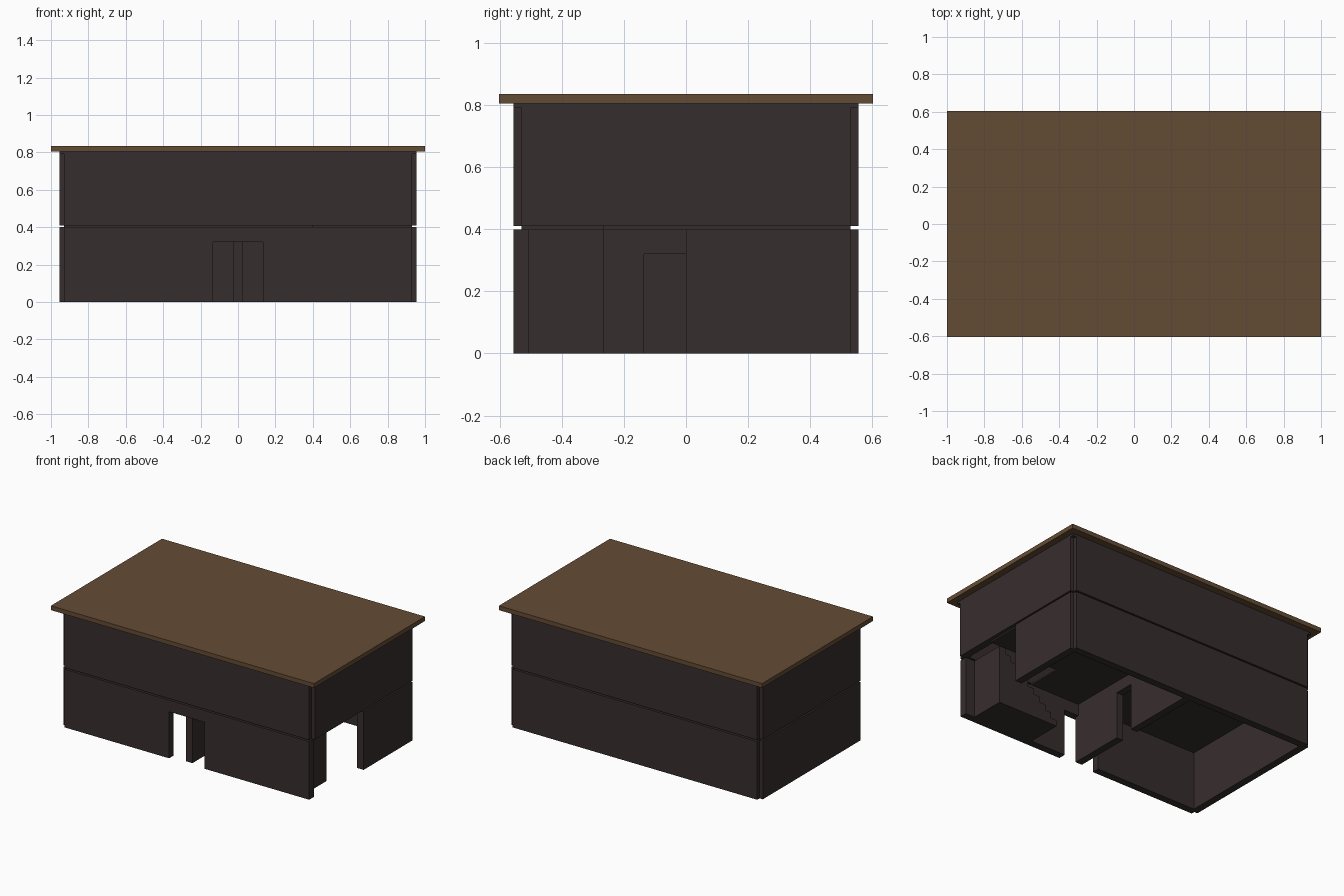
import bpy, bmesh
from mathutils import Vector

if "Cube" in bpy.data.objects:
    bpy.data.objects.remove(bpy.data.objects["Cube"])


def material(name, color):
    m = bpy.data.materials.new(name)
    m.diffuse_color = (*color, 1)
    m.use_nodes = True
    m.node_tree.nodes["Principled BSDF"].inputs["Base Color"].default_value = m.diffuse_color
    return m


WALL = material("dark_wall", (0.037, 0.026, 0.027))
ROOF = material("brown_roof", (0.127, 0.072, 0.034))

HX, HY, T = 0.93, 0.53, 0.025      # wall centre lines and half thickness
FLOOR, UP, TOP = 0.40, 0.41, 0.79  # storey heights
DOOR = 0.32


def prism(name, pts, axis, lo, hi, mat=WALL):
    """Extrude a 2D outline along an axis; outline uses the other two axes in order."""
    def place(a, b, c):
        v = [a, b]
        v.insert("xyz".index(axis), c)
        return Vector(v)
    bm = bmesh.new()
    face = bm.faces.new([bm.verts.new(place(a, b, lo)) for a, b in pts])
    ext = bmesh.ops.extrude_face_region(bm, geom=[face])
    moved = [g for g in ext["geom"] if isinstance(g, bmesh.types.BMVert)]
    bmesh.ops.translate(bm, verts=moved, vec=place(0, 0, hi - lo))
    bmesh.ops.recalc_face_normals(bm, faces=bm.faces)
    me = bpy.data.meshes.new(name)
    bm.to_mesh(me)
    bm.free()
    me.materials.append(mat)
    ob = bpy.data.objects.new(name, me)
    bpy.context.collection.objects.link(ob)
    return ob


def rect(a0, a1, b0, b1):
    return [(a0, b0), (a1, b0), (a1, b1), (a0, b1)]


def wall(name, axis, at, start, end, z0, z1, door=None):
    """Wall panel facing along axis, with an optional doorway notch."""
    pts = rect(start, end, z0, z1)
    if door:
        d0, d1 = door
        pts[1:1] = [(d0, z0), (d0, DOOR), (d1, DOOR), (d1, z0)]
    return prism(name, pts, axis, at - T, at + T)


# Ground floor walls: front double doorway, open half on the right side
wall("ground_front_wall", "y", -HY, -HX, HX, 0, FLOOR, door=(-0.135, 0.135))
wall("ground_back_wall", "y", HY, -HX, HX, 0, FLOOR)
wall("ground_left_wall", "x", -HX, -HY, HY, 0, FLOOR)
wall("ground_right_wall", "x", HX, 0, HY, 0, FLOOR)
wall("dividing_wall", "x", 0, -HY, HY, 0, FLOOR, door=(-0.135, 0))

# Upper floor walls
for side, s in (("front", -1), ("back", 1)):
    wall(f"upper_{side}_wall", "y", s * HY, -HX, HX, UP, TOP)
for side, s in (("left", -1), ("right", 1)):
    wall(f"upper_{side}_wall", "x", s * HX, -HY, HY, UP, TOP)

# Upper floor slab with the stairwell cut from its front right corner
SX0, SX1, SY = 0.40, 0.86, -HY / 2
prism("upper_floor", [(-HX, -HY), (SX0, -HY), (SX0, SY), (HX, SY), (HX, HY), (-HX, HY)],
      "z", FLOOR, UP)

# Solid staircase climbing to the right
N = 10
run, rise = (SX1 - SX0) / N, FLOOR / N
profile = [(SX1, 0), (SX0, 0)]
for i in range(N):
    profile += [(SX0 + i * run, (i + 1) * rise), (SX0 + (i + 1) * run, (i + 1) * rise)]
prism("staircase", profile, "y", -HY, SY)

# Ceiling plate and overhanging roof
prism("ceiling", rect(-HX - T, HX + T, -HY - T, HY + T), "z", TOP, 0.805)
prism("roof", rect(-1, 1, -0.603, 0.603), "z", 0.805, 0.835, ROOF)
